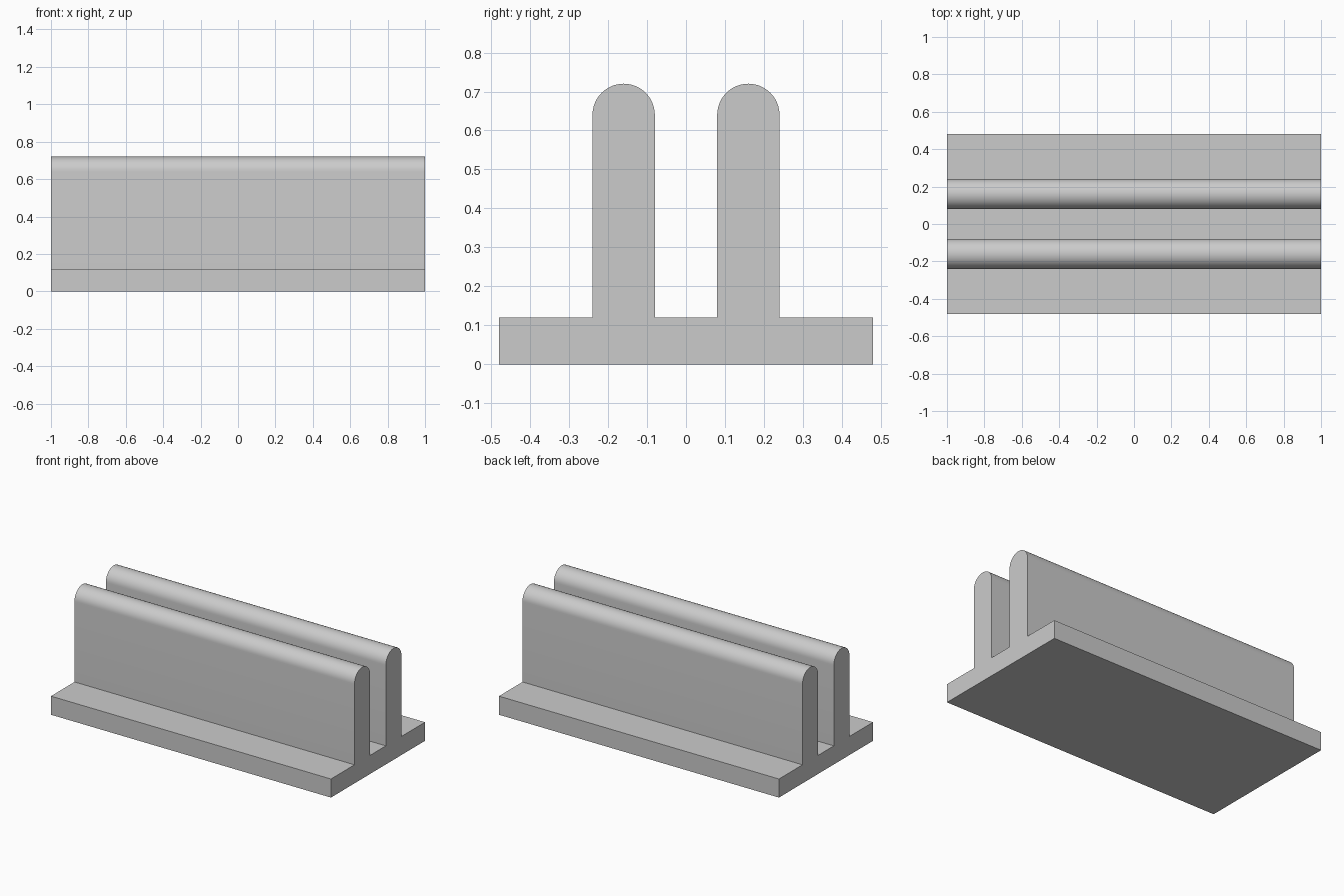
import bpy
import bmesh
from math import cos, sin, pi, radians

LENGTH = 2.0
BASE_HALF, BASE_TOP = 0.48, 0.12
RAIL_Y, RAIL_R, ARC_Z = 0.16, 0.08, 0.64
ARC_STEPS = 24

cube = bpy.data.objects.get("Cube")
if cube:
    bpy.data.objects.remove(cube, do_unlink=True)

# Plain grey material
grey = bpy.data.materials.new("light_grey")
grey.use_nodes = True
colour = (0.6, 0.6, 0.6, 1)
grey.diffuse_color = colour
grey.node_tree.nodes["Principled BSDF"].inputs["Base Color"].default_value = colour


def rail_outline(y):
    """Upright rail with a rounded top, traced from +y to -y."""
    arc = [(y + RAIL_R * cos(pi * i / ARC_STEPS), ARC_Z + RAIL_R * sin(pi * i / ARC_STEPS))
           for i in range(ARC_STEPS + 1)]
    return [(y + RAIL_R, BASE_TOP), *arc, (y - RAIL_R, BASE_TOP)]


# Cross-section: flat base with two rails
profile = [(-BASE_HALF, 0), (BASE_HALF, 0), (BASE_HALF, BASE_TOP),
           *rail_outline(RAIL_Y), *rail_outline(-RAIL_Y), (-BASE_HALF, BASE_TOP)]

# Extrude the cross-section along x
bm = bmesh.new()
end = bm.faces.new([bm.verts.new((-LENGTH / 2, y, z)) for y, z in profile])
swept = bmesh.ops.extrude_face_region(bm, geom=[end], use_keep_orig=True)
bmesh.ops.translate(bm, vec=(LENGTH, 0, 0),
                    verts=[g for g in swept["geom"] if isinstance(g, bmesh.types.BMVert)])
bmesh.ops.recalc_face_normals(bm, faces=bm.faces)

mesh = bpy.data.meshes.new("double_rail_base")
bm.to_mesh(mesh)
bm.free()
mesh.materials.append(grey)
rail = bpy.data.objects.new("double_rail_base", mesh)
bpy.context.collection.objects.link(rail)

# Smooth the rounded tops, keep the corners sharp
bpy.ops.object.select_all(action="DESELECT")
rail.select_set(True)
bpy.context.view_layer.objects.active = rail
bpy.ops.object.shade_smooth_by_angle(angle=radians(30))
